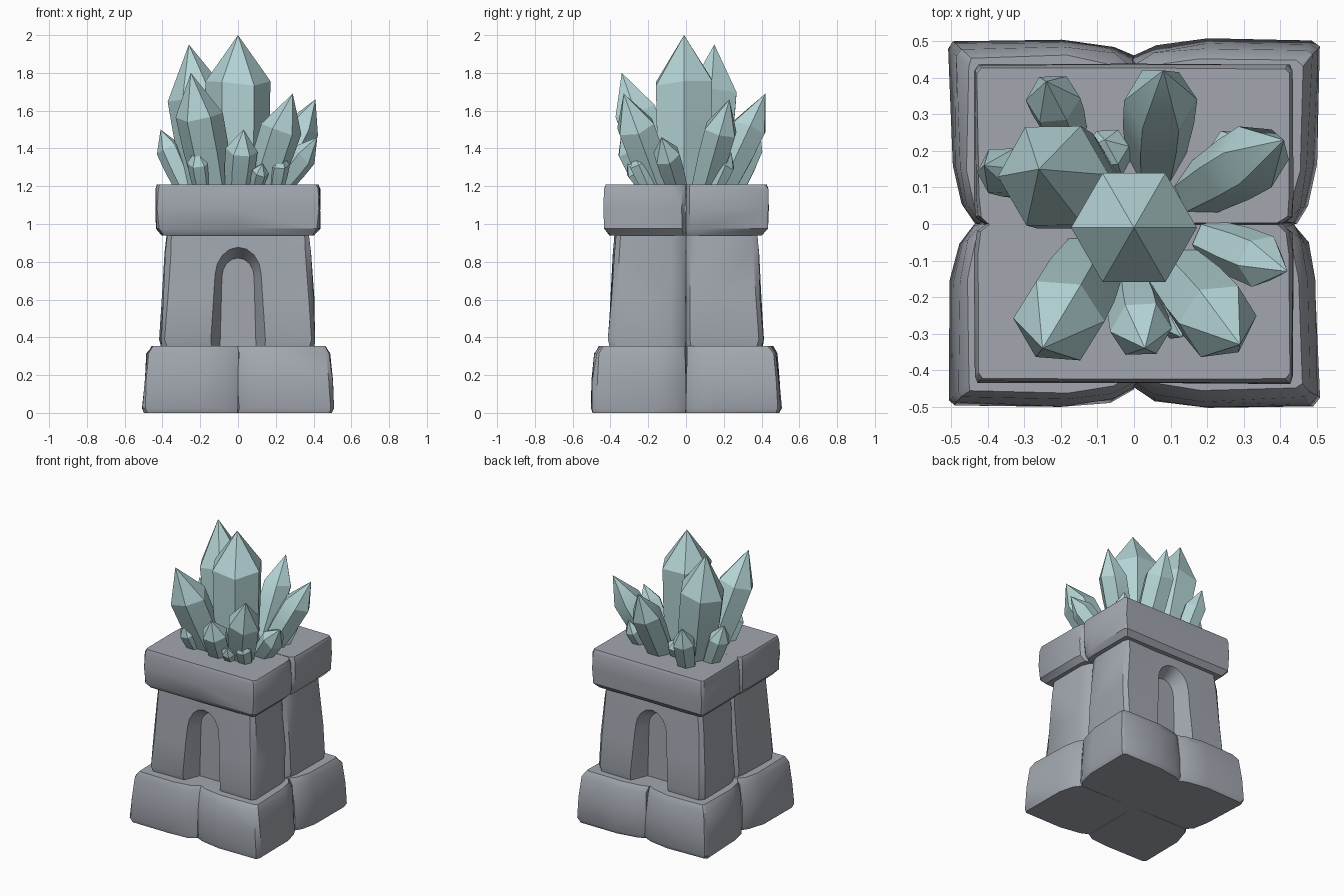
import bpy, bmesh, math, random
from mathutils import Vector

if "Cube" in bpy.data.objects:
    bpy.data.objects.remove(bpy.data.objects["Cube"])

random.seed(4)


def material(name, rgb):
    m = bpy.data.materials.new(name)
    m.diffuse_color = (*rgb, 1)
    m.use_nodes = True
    m.node_tree.nodes["Principled BSDF"].inputs["Base Color"].default_value = m.diffuse_color
    return m


STONE = material("grey stone", (0.36, 0.385, 0.43))
CRYSTAL = material("pale teal crystal", (0.46, 0.66, 0.67))


def make_object(name, rings, mat, tip=None, smooth=35):
    """Skin a stack of vertex rings; close with caps or a pointed tip."""
    bm = bmesh.new()
    loops = [[bm.verts.new(p) for p in r] for r in rings]
    n = len(loops[0])
    for a, b in zip(loops, loops[1:]):
        for i in range(n):
            j = (i + 1) % n
            bm.faces.new((a[i], a[j], b[j], b[i]))
    bm.faces.new(loops[0][::-1])
    if tip is None:
        bm.faces.new(loops[-1])
    else:
        t = bm.verts.new(tip)
        for i in range(n):
            bm.faces.new((loops[-1][i], loops[-1][(i + 1) % n], t))
    bmesh.ops.recalc_face_normals(bm, faces=bm.faces)
    me = bpy.data.meshes.new(name)
    bm.to_mesh(me)
    bm.free()
    ob = bpy.data.objects.new(name, me)
    bpy.context.collection.objects.link(ob)
    me.materials.append(mat)
    shade(ob, smooth)
    return ob


def shade(ob, angle):
    bpy.ops.object.select_all(action='DESELECT')
    ob.select_set(True)
    bpy.context.view_layer.objects.active = ob
    bpy.ops.object.shade_smooth_by_angle(angle=math.radians(angle))


def stone(name, plan, levels, sx=1, sy=1, jitter=0.006):
    """Loft a plan outline through (z, scale) levels with a little roughness."""
    rings = []
    for z, s in levels:
        ring = []
        for x, y in plan:
            # leave the hidden inner edges exact so neighbours meet
            j = jitter if max(abs(x), abs(y)) > 0.3 else 0
            ring.append((sx * (x * s + random.uniform(-j, j)),
                         sy * (max(0, y * s + random.uniform(-j, j))), z))
        rings.append(ring)
    return make_object(name, rings, STONE)


# Base: four rough corner blocks with notched seams
corner = [(0, 0), (0.44, 0), (0.475, 0.05), (0.5, 0.16), (0.505, 0.48), (0.49, 0.5),
          (0.2, 0.505), (0.06, 0.485), (0, 0.455)]
base_levels = [(0, 0.98), (0.025, 1.0), (0.17, 0.985), (0.315, 0.955), (0.355, 0.905)]
for sx in (-1, 1):
    for sy in (-1, 1):
        stone("base_block", corner, base_levels, sx, sy)

# Niche cutter: arched opening that narrows as it goes in
def arch(w, spring, h, y):
    pts = [(-w * 1.15, y, 0.25), (w * 1.15, y, 0.25)]
    for i in range(9):
        a = math.pi * i / 8
        pts.append((w * math.cos(a), y, spring + (h - spring) * math.sin(a)))
    return pts


# Body: two tapered halves, each with an arched niche
half_body = [(0.365, 0), (0.392, 0.025), (0.408, 0.08), (0.412, 0.38), (0.385, 0.41),
             (0.15, 0.408), (-0.15, 0.408), (-0.385, 0.41), (-0.412, 0.38), (-0.408, 0.08),
             (-0.392, 0.025), (-0.365, 0)]
body_levels = [(0.33, 0.97), (0.39, 1.0), (0.6, 0.97), (0.85, 0.935), (0.97, 0.91)]
for sy in (-1, 1):
    body = stone("body_half", half_body, body_levels, 1, sy)
    cutter = make_object("niche_cutter", [arch(0.145, 0.74, 0.92, sy * 0.45),
                                          arch(0.085, 0.72, 0.82, sy * 0.29)], STONE)
    mod = body.modifiers.new("niche", 'BOOLEAN')
    mod.operation = 'DIFFERENCE'
    mod.solver = 'EXACT'
    mod.object = cutter
    bpy.context.view_layer.update()
    dg = bpy.context.evaluated_depsgraph_get()
    cut = bpy.data.meshes.new_from_object(body.evaluated_get(dg))
    body.modifiers.clear()
    body.data = cut
    bpy.data.objects.remove(cutter)
    shade(body, 35)

# Cap: two slabs meeting in a seam at the sides
half_cap = [(0.405, 0), (0.43, 0.02), (0.437, 0.08), (0.437, 0.42), (0.425, 0.435),
            (0, 0.435), (-0.425, 0.435), (-0.437, 0.42), (-0.437, 0.08), (-0.43, 0.02),
            (-0.405, 0)]
cap_levels = [(0.94, 0.925), (0.975, 0.99), (1.08, 1.0), (1.185, 0.995), (1.21, 0.975)]
for sy in (-1, 1):
    stone("cap_slab", half_cap, cap_levels, 1, sy, 0.004)


def crystal(name, base, tip, r, shoulder=0.64, foot=0.8):
    """Six-sided leaning prism that swells to a shoulder and ends in a point."""
    b, t = Vector(base), Vector(tip)
    axis = t - b
    u = Vector((1, 0, 0)) - axis * (axis.x / axis.length_squared)
    u.normalize()
    v = axis.normalized().cross(u)
    rings = []
    for f, k in ((-0.06, foot), (shoulder * 0.55, 0.97), (shoulder, 1.0)):
        ring = []
        for i in range(6):
            a = i * math.pi / 3
            wob = random.uniform(-0.03, 0.03)
            ring.append(b + axis * (f + wob * (f > 0)) +
                        (u * math.cos(a) + v * math.sin(a)) * r * k)
        rings.append(ring)
    make_object(name, rings, CRYSTAL, t, 25)


# Crystal cluster: (base x, y), (tip x, y, z), radius
crystal("main_crystal", (0, -0.01, 1.2), (0, -0.01, 2.0), 0.172, 0.68, 0.88)
cluster = [
    ((-0.15, 0.10), (-0.26, 0.15, 1.95), 0.155),
    ((-0.13, -0.13), (-0.25, -0.34, 1.80), 0.125),
    ((0.13, -0.15), (0.29, -0.33, 1.69), 0.11),
    ((0.06, 0.19), (0.08, 0.42, 1.69), 0.10),
    ((0.19, 0.10), (0.41, 0.23, 1.66), 0.095),
    ((0.22, -0.05), (0.42, -0.13, 1.46), 0.075),
    ((0.0, -0.20), (0.03, -0.34, 1.50), 0.085),
    ((-0.28, 0.12), (-0.41, 0.16, 1.50), 0.07),
    ((-0.19, 0.26), (-0.24, 0.39, 1.52), 0.075),
    # small sprouts round the foot
    ((-0.19, -0.20), (-0.22, -0.29, 1.40), 0.06),
    ((0.20, -0.20), (0.23, -0.28, 1.38), 0.055),
    ((0.10, -0.22), (0.13, -0.31, 1.32), 0.045),
    ((0.24, 0.16), (0.28, 0.24, 1.38), 0.055),
    ((-0.06, 0.17), (-0.08, 0.23, 1.34), 0.06),
]
for (bx, by), tip, r in cluster:
    crystal("side_crystal", (bx, by, 1.2), tip, r)
